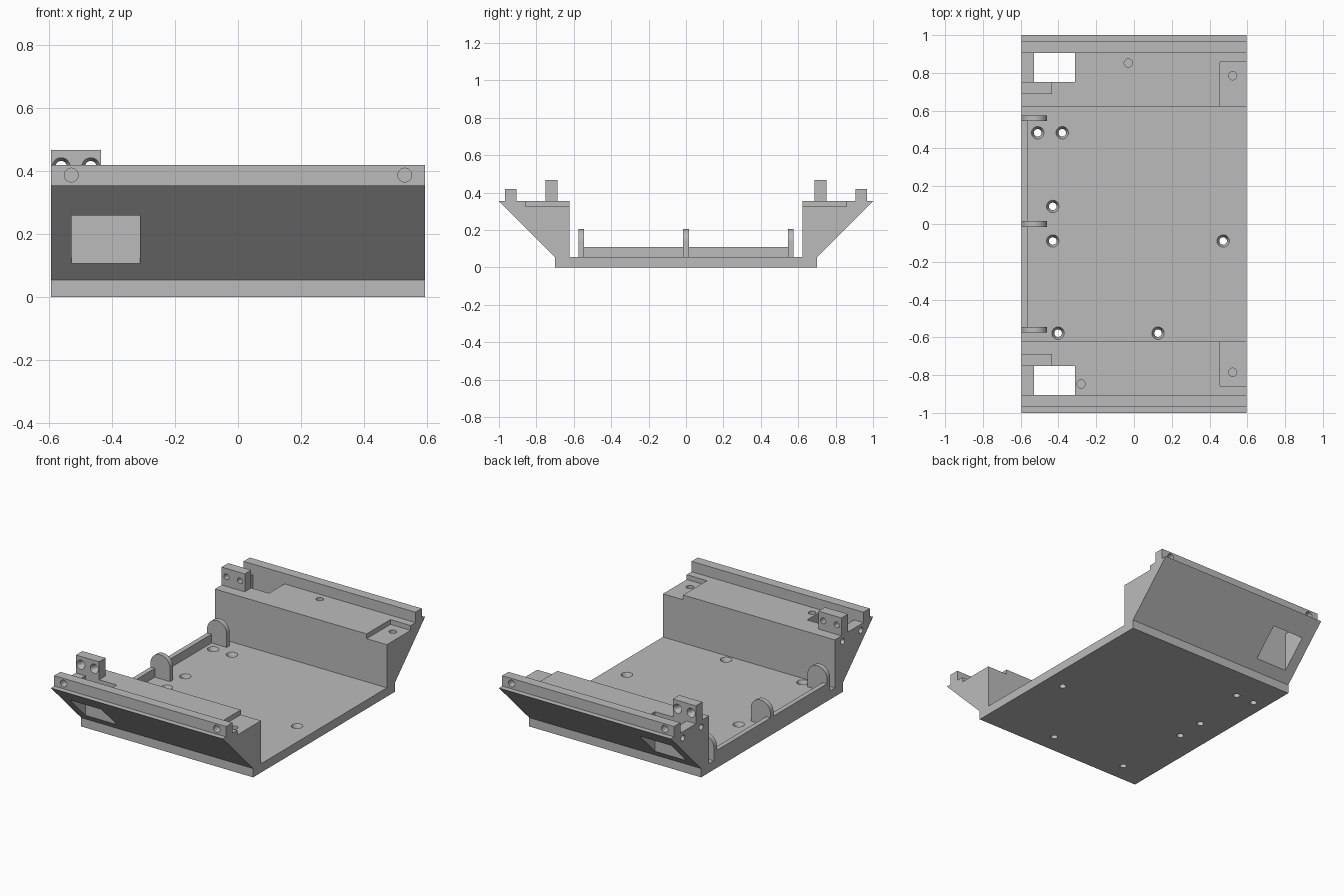
import bpy
import bmesh
import math
from mathutils import Matrix, Vector

cube = bpy.data.objects.get("Cube")
if cube:
    bpy.data.objects.remove(cube, do_unlink=True)

HALF_X = 0.595
FLOOR = 0.055
SHELF = 0.355

grey = bpy.data.materials.new("plain grey")
grey.use_nodes = True
colour = (0.5, 0.5, 0.5, 1)
grey.diffuse_color = colour
grey.node_tree.nodes["Principled BSDF"].inputs["Base Color"].default_value = colour


def finish(name, bm):
    bmesh.ops.recalc_face_normals(bm, faces=bm.faces)
    mesh = bpy.data.meshes.new(name)
    bm.to_mesh(mesh)
    bm.free()
    mesh.materials.append(grey)
    obj = bpy.data.objects.new(name, mesh)
    bpy.context.collection.objects.link(obj)
    return obj


def box(name, low, high):
    low, high = Vector(low), Vector(high)
    bm = bmesh.new()
    place = Matrix.Translation((low + high) / 2) @ Matrix.Diagonal((*(high - low), 1))
    bmesh.ops.create_cube(bm, size=1, matrix=place)
    return finish(name, bm)


def rod(name, start, end, r1, r2=None):
    """Cylinder or cone running from start to end."""
    start, end = Vector(start), Vector(end)
    axis = end - start
    turn = axis.to_track_quat("Z", "Y").to_matrix().to_4x4()
    bm = bmesh.new()
    bmesh.ops.create_cone(bm, cap_ends=True, segments=32, radius1=r1,
                          radius2=r1 if r2 is None else r2, depth=axis.length,
                          matrix=Matrix.Translation((start + end) / 2) @ turn)
    return finish(name, bm)


def extrude(name, outline, vector):
    bm = bmesh.new()
    face = bm.faces.new([bm.verts.new(p) for p in outline])
    result = bmesh.ops.extrude_face_region(bm, geom=[face], use_keep_orig=True)
    moved = [v for v in result["geom"] if isinstance(v, bmesh.types.BMVert)]
    bmesh.ops.translate(bm, verts=moved, vec=vector)
    return finish(name, bm)


def cut(obj, cutters):
    """Subtract every cutter, bake the result and delete the cutters."""
    for cutter in cutters:
        cutter.hide_render = True
        mod = obj.modifiers.new("cut", "BOOLEAN")
        mod.operation = "DIFFERENCE"
        mod.solver = "EXACT"
        mod.object = cutter
    graph = bpy.context.evaluated_depsgraph_get()
    mesh = bpy.data.meshes.new_from_object(obj.evaluated_get(graph))
    obj.modifiers.clear()
    obj.data = mesh
    for cutter in cutters:
        bpy.data.objects.remove(cutter, do_unlink=True)


def smooth(obj):
    bpy.ops.object.select_all(action="DESELECT")
    obj.select_set(True)
    bpy.context.view_layer.objects.active = obj
    bpy.ops.object.shade_smooth_by_angle(angle=math.radians(30))


# Tray body: one channel section swept along x
half = [(0.7, 0), (0.7, FLOOR), (1.0, SHELF), (0.967, SHELF), (0.967, 0.42),
        (0.905, 0.42), (0.905, SHELF), (0.622, SHELF), (0.622, FLOOR)]
section = half + [(-y, z) for y, z in reversed(half)]
body = extrude("tray_body", [(-HALF_X, y, z) for y, z in section], (2 * HALF_X, 0, 0))

cutters = []
for side in (-1, 1):
    # Openings through the sloping walls
    cutters.append(box("opening_cutter", (-0.53, min(side * 0.752, side * 0.905), 0),
                       (-0.312, max(side * 0.752, side * 0.905), 0.39)))
    # Corner pockets with a screw hole
    cutters.append(box("pocket_cutter", (0.455, min(side * 0.6, side * 0.857), 0.325),
                       (0.65, max(side * 0.6, side * 0.857), 0.39)))
    cutters.append(rod("pocket_hole_cutter", (0.522, side * 0.785, 0.22),
                       (0.522, side * 0.785, 0.37), 0.022))
    # Blind holes in the outer face of the rim
    for x in (-0.53, 0.53):
        cutters.append(rod("rim_hole_cutter", (x, side * 0.92, 0.388),
                           (x, side * 1.05, 0.388), 0.022))
    # Blind holes in the end face
    for y in (0.7, 0.88):
        cutters.append(rod("end_hole_cutter", (-0.65, side * y, 0.315),
                           (-0.545, side * y, 0.315), 0.018))
# Single hole in each shelf
for x, y in ((-0.03, 0.852), (-0.28, -0.847)):
    cutters.append(rod("shelf_hole_cutter", (x, y, 0.26), (x, y, 0.4), 0.022))
# Countersunk floor holes
for x, y in ((-0.51, 0.483), (-0.38, 0.483), (-0.43, 0.093), (-0.43, -0.09),
             (0.472, -0.09), (-0.402, -0.578), (0.127, -0.578)):
    cutters.append(rod("floor_hole_cutter", (x, y, -0.05), (x, y, 0.1), 0.02))
    cutters.append(rod("countersink_cutter", (x, y, 0.025), (x, y, 0.065), 0.018, 0.038))
cut(body, cutters)
smooth(body)

# Upright clamp blocks with two countersunk cross holes
for side, label in ((-1, "front"), (1, "back")):
    inner, outer = side * 0.688, side * 0.752
    block = box(label + "_clamp_block", (-HALF_X, min(inner, outer), SHELF),
                (-0.435, max(inner, outer), 0.467))
    drills = []
    for x in (-0.562, -0.468):
        drills.append(rod("clamp_hole_cutter", (x, side * 0.6, 0.415),
                          (x, side * 0.85, 0.415), 0.018))
        drills.append(rod("clamp_sink_cutter", (x, side * 0.728, 0.415),
                          (x, side * 0.758, 0.415), 0.017, 0.031))
    cut(block, drills)
    smooth(block)

# Low wall along the open edge
box("edge_wall", (-HALF_X, -0.55, FLOOR), (-0.565, 0.55, 0.11))

# Round-topped tabs on the open edge
radius = 0.0675
centre_x = radius - HALF_X
arc = [(centre_x + radius * math.cos(a), 0.205 - radius + radius * math.sin(a))
       for a in (math.pi * i / 24 for i in range(25))]
outline = [(centre_x + radius, FLOOR)] + arc + [(-HALF_X, FLOOR)]
for y, label in ((-0.56, "front"), (0, "middle"), (0.56, "back")):
    smooth(extrude(label + "_tab", [(x, y - 0.015, z) for x, z in outline], (0, 0.03, 0)))
